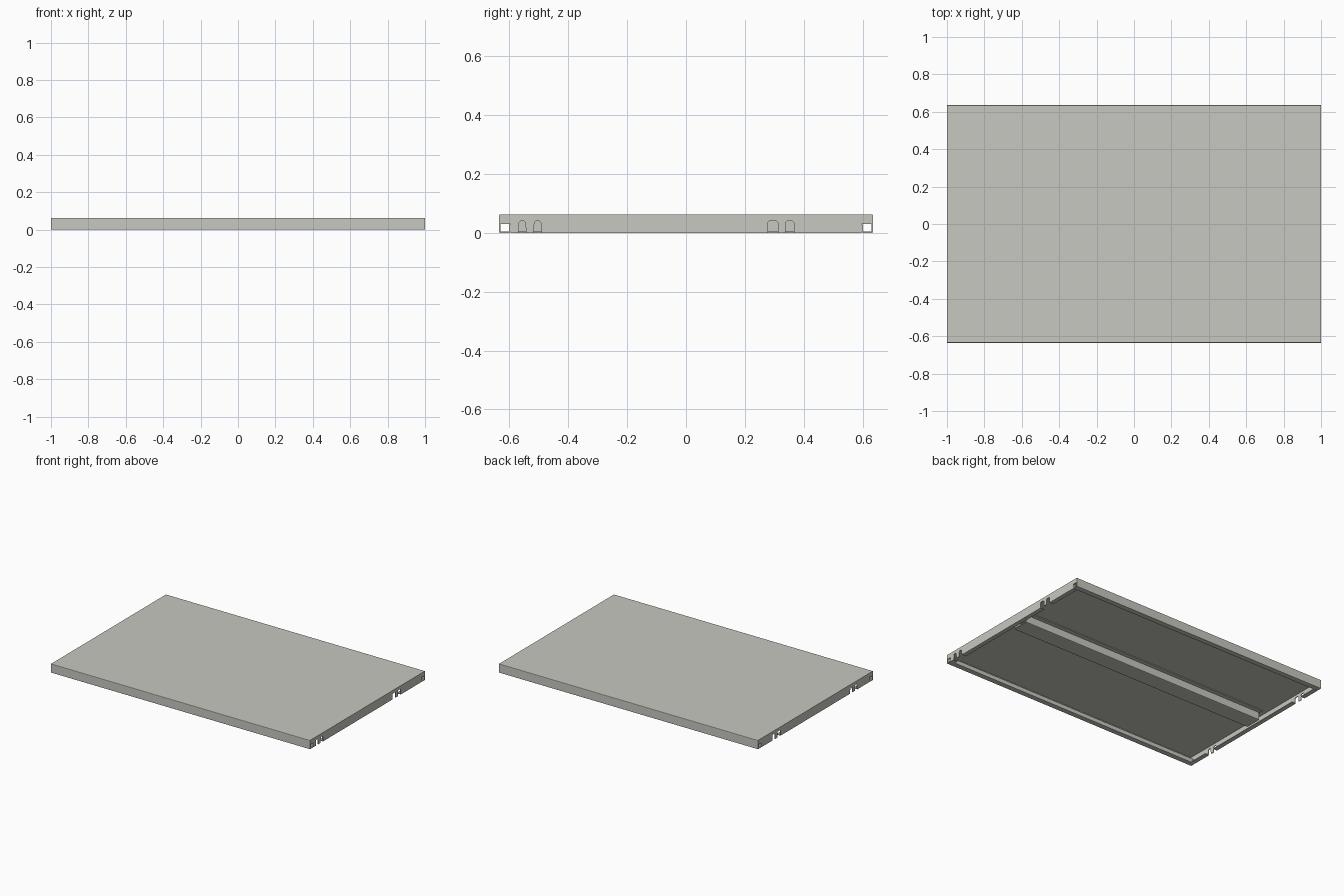
import bpy
import bmesh

cube = bpy.data.objects.get("Cube")
if cube:
    bpy.data.objects.remove(cube, do_unlink=True)

HALF_X, HALF_Y, HEIGHT, SHEET = 1.0, 0.635, 0.062, 0.005
LIP_Y = 0.597          # inner edge of the long folded lips
LIP_X = 0.03           # depth of the short folded lips
SLOT_TOP = 0.04

paint = bpy.data.materials.new("warm light grey")
paint.use_nodes = True
colour = (0.58, 0.58, 0.535, 1)
paint.diffuse_color = colour
paint.node_tree.nodes["Principled BSDF"].inputs["Base Color"].default_value = colour


def add_object(name, bm):
    mesh = bpy.data.meshes.new(name)
    bm.to_mesh(mesh)
    bm.free()
    mesh.materials.append(paint)
    obj = bpy.data.objects.new(name, mesh)
    bpy.context.collection.objects.link(obj)
    return obj


def folded_sheet(name, path, half_length):
    """Sweep a (y, z) path along x, round the folds and give it thickness."""
    bm = bmesh.new()
    rows = [[bm.verts.new((x, y, z)) for x in (-half_length, half_length)] for y, z in path]
    for a, b in zip(rows, rows[1:]):
        bm.faces.new((a[0], a[1], b[1], b[0]))
    obj = add_object(name, bm)
    fold = obj.modifiers.new("Folds", "BEVEL")
    fold.width, fold.segments = 0.003, 2
    thick = obj.modifiers.new("Thickness", "SOLIDIFY")
    thick.thickness, thick.offset, thick.use_even_offset = SHEET, -1, True
    return obj


def box(bm, x0, x1, y0, y1, z0, z1):
    verts = bmesh.ops.create_cube(bm, size=1)["verts"]
    for v in verts:
        v.co = (x1 if v.co.x > 0 else x0, y1 if v.co.y > 0 else y0, z1 if v.co.z > 0 else z0)


def slot(y0, y1, taper):
    """Open-bottomed slot with clipped top corners."""
    c = 0.005
    return [(y0, 0), (y0 + taper, SLOT_TOP - c), (y0 + taper + c, SLOT_TOP),
            (y1 - taper - c, SLOT_TOP), (y1 - taper, SLOT_TOP - c), (y1, 0)]


def end_wall(name, side, shift):
    """End wall with corner notches, two pairs of hook slots and a folded lip."""
    pairs = [(slot(-0.57, -0.543, 0.003), slot(-0.518, -0.49, 0.003)),
             (slot(0.278, 0.312, 0), slot(0.338, 0.367, 0))]
    outline = [(-HALF_Y + 0.001, HEIGHT - 0.001), (-HALF_Y + 0.001, 0.03),
               (-LIP_Y, 0.03), (-LIP_Y, 0)]
    for pair in pairs:
        for shape in pair:
            outline += [(y + shift, z) for y, z in shape]
    outline += [(LIP_Y, 0), (LIP_Y, 0.03),
                (HALF_Y - 0.001, 0.03), (HALF_Y - 0.001, HEIGHT - 0.001)]

    bm = bmesh.new()
    face = bm.faces.new([bm.verts.new((side * HALF_X, y, z)) for y, z in outline])
    moved = bmesh.ops.extrude_face_region(bm, geom=[face])["geom"]
    for v in moved:
        if isinstance(v, bmesh.types.BMVert):
            v.co.x -= side * SHEET
    # lip pieces between the slot pairs
    ends = [-LIP_Y]
    for pair in pairs:
        ends += [pair[0][0][0] + shift, pair[1][-1][0] + shift]
    ends.append(LIP_Y)
    x0, x1 = sorted((side * (HALF_X - SHEET), side * (HALF_X - LIP_X)))
    for y0, y1 in zip(ends[::2], ends[1::2]):
        box(bm, x0, x1, y0, y1, 0, SHEET)
    bmesh.ops.recalc_face_normals(bm, faces=bm.faces)
    return add_object(name, bm)


# Shelf panel: top, long walls and their turned-in lips
half = [(-LIP_Y, 0.028), (-LIP_Y, 0), (-HALF_Y, 0), (-HALF_Y, HEIGHT)]
folded_sheet("shelf_panel", half + [(-y, z) for y, z in reversed(half)], HALF_X)

# Stiffening channel under the panel
under = HEIGHT - SHEET
folded_sheet("stiffener_channel",
             [(-0.065, under), (-0.03, under), (-0.03, SHEET),
              (0.08, SHEET), (0.08, under), (0.115, under)], 0.955)

# End walls, with slots staggered from one end to the other
end_wall("left_end_wall", 1, 0)
end_wall("right_end_wall", -1, 0.108)
